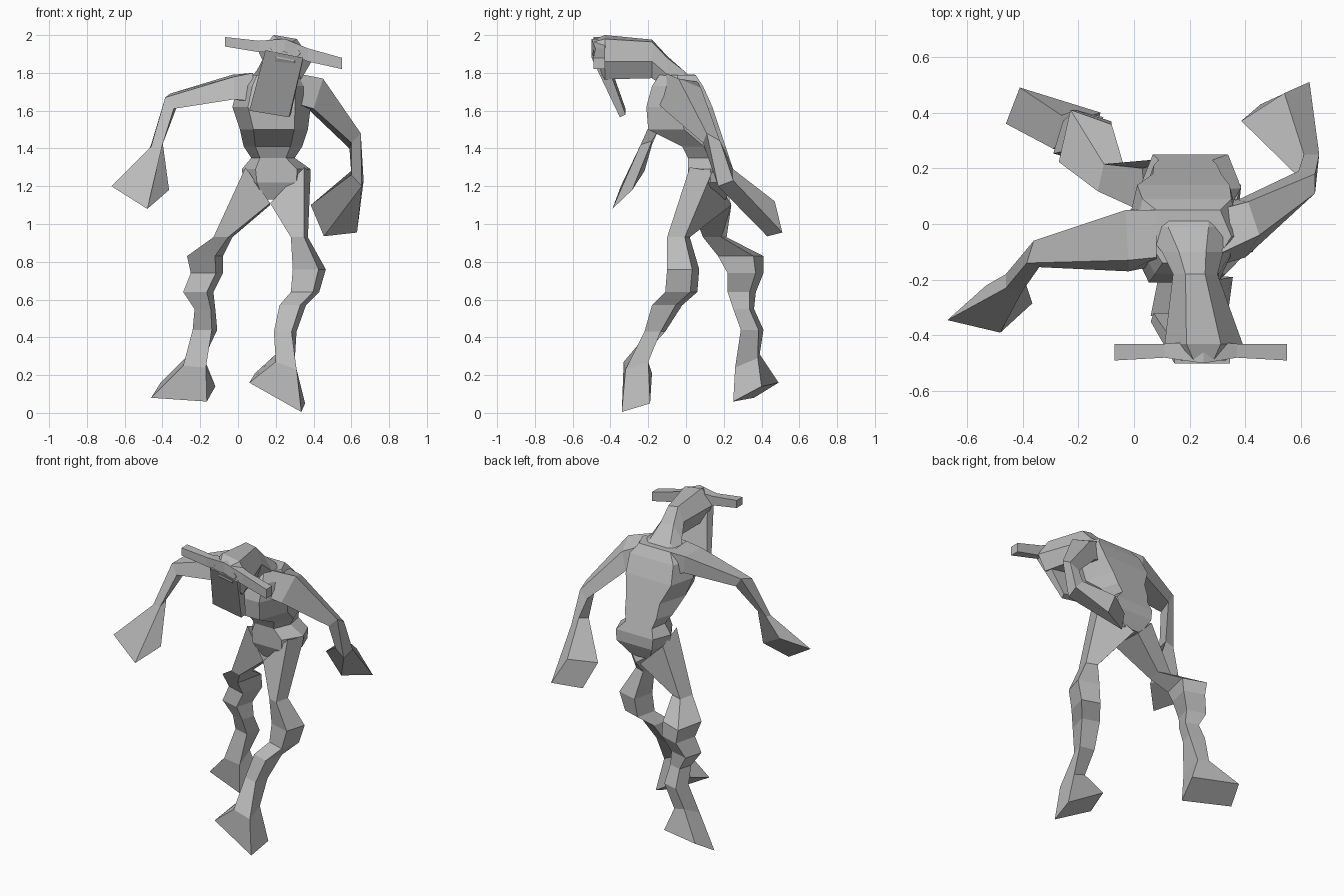
import bpy
import bmesh

# Remove only the default object
default = bpy.data.objects.get("Cube")
if default:
    bpy.data.objects.remove(default, do_unlink=True)

# Single plain material
GREY = (0.5, 0.5, 0.5, 1.0)
grey = bpy.data.materials.new("plain grey")
grey.use_nodes = True
grey.diffuse_color = GREY
for node in grey.node_tree.nodes:
    if node.type == "BSDF_PRINCIPLED":
        node.inputs["Base Color"].default_value = GREY
        node.inputs["Roughness"].default_value = 0.8


def leg_ring(x_min, x_max, y_min, y_max, z, turn=0.22):
    """Four-sided horizontal section, turned inside its bounds."""
    dx = (x_max - x_min) * turn
    dy = (y_max - y_min) * turn
    return [(x_min, y_min + dy, z), (x_max - dx, y_min, z),
            (x_max, y_max - dy, z), (x_min + dx, y_max, z)]


def side_ring(x, y_min, y_max, z_min, z_max):
    """Four-sided section facing sideways."""
    return [(x, y_min, z_min), (x, y_max, z_min), (x, y_max, z_max), (x, y_min, z_max)]


def hex_outline(u_min, u_max, v_min, v_max, low_inset, high_inset):
    """Six-sided outline with points at its left and right."""
    width = u_max - u_min
    low, high = width * low_inset, width * high_inset
    middle = (v_min + v_max) / 2
    return [(u_min, middle), (u_min + low, v_min), (u_max - low, v_min),
            (u_max, middle), (u_max - high, v_max), (u_min + high, v_max)]


def body_ring(x_min, x_max, y_min, y_max, z, back_inset=0.13):
    """Horizontal section, usually broader across the back than the front."""
    return [(u, v, z) for u, v in hex_outline(x_min, x_max, y_min, y_max, 0.2, back_inset)]


def head_ring(x_min, x_max, z_min, z_max, y, roll=0.17):
    """Upright six-sided section, rolled towards the model's left."""
    centre = (x_min + x_max) / 2
    return [(u, y, v - roll * (u - centre))
            for u, v in hex_outline(x_min, x_max, z_min, z_max, 0.2, 0.28)]


def loft(name, rings):
    """Skin a closed, flat-shaded tube through matching rings."""
    bm = bmesh.new()
    loops = [[bm.verts.new(point) for point in ring] for ring in rings]
    for lower, upper in zip(loops, loops[1:]):
        count = len(lower)
        for i in range(count):
            j = (i + 1) % count
            bm.faces.new((lower[i], lower[j], upper[j], upper[i]))
    bm.faces.new(loops[0][::-1])
    bm.faces.new(loops[-1])
    bmesh.ops.recalc_face_normals(bm, faces=bm.faces)
    mesh = bpy.data.meshes.new(name)
    bm.to_mesh(mesh)
    bm.free()
    mesh.materials.append(grey)
    obj = bpy.data.objects.new(name, mesh)
    bpy.context.scene.collection.objects.link(obj)
    return obj


def fuse(base, parts):
    """Union the parts into the base so no surfaces stay buried inside."""
    for part in parts:
        union = base.modifiers.new("join " + part.name, "BOOLEAN")
        union.operation = "UNION"
        union.solver = "EXACT"
        union.object = part
    graph = bpy.context.evaluated_depsgraph_get()
    fused = bpy.data.meshes.new_from_object(base.evaluated_get(graph))
    base.modifiers.clear()
    base.data = fused
    for part in parts:
        bpy.data.objects.remove(part, do_unlink=True)


# Torso, from pelvis to shoulders
body = loft("body", [
    body_ring(.1, .27, .05, .21, 1.13),
    body_ring(.03, .38, .01, .25, 1.22),
    body_ring(.02, .385, .01, .25, 1.29),
    body_ring(.07, .3, .01, .23, 1.35, .08),
    body_ring(.03, .34, -.02, .21, 1.41),
    body_ring(.01, .37, -.2, .18, 1.5, .16),
    body_ring(-.03, .385, -.21, .14, 1.62, .1),
    body_ring(0, .38, -.18, .09, 1.73, .08),
    body_ring(.04, .35, -.14, .05, 1.79),
])

# Neck and forward-thrust head
head = loft("neck_and_head", [
    head_ring(.04, .36, 1.6, 1.74, .06, 0),
    head_ring(.03, .36, 1.65, 1.81, -.01, 0),
    head_ring(.1, .32, 1.72, 1.885, -.1, .1),
    head_ring(.14, .3, 1.78, 1.97, -.18),
    head_ring(.11, .39, 1.78, 1.99, -.43),
    head_ring(.17, .33, 1.87, 1.97, -.49),
])

# Horn bar across the brow
loft("horn_bar", [
    side_ring(-.07, -.49, -.43, 1.94, 1.99),
    side_ring(.11, -.48, -.43, 1.91, 1.97),
    side_ring(.25, -.5, -.42, 1.91, 1.98),
    side_ring(.37, -.48, -.43, 1.86, 1.93),
    side_ring(.55, -.49, -.43, 1.82, 1.88),
])

# Long face plate hanging from the brow
loft("face_plate", [
    [(.145, -.5, 1.92), (.345, -.5, 1.88), (.345, -.43, 1.88), (.145, -.43, 1.92)],
    [(.06, -.35, 1.6), (.27, -.35, 1.565), (.28, -.32, 1.58), (.07, -.32, 1.61)],
])

# Arms: shoulder, upper arm, elbow, wrist, flared hand
left_arm = loft("left_arm", [
    [(.3, -.15, 1.64), (.3, -.11, 1.8), (.3, .05, 1.77), (.3, .08, 1.62)],
    [(.4, -.12, 1.61), (.45, -.04, 1.77), (.41, .08, 1.72), (.38, .09, 1.6)],
    [(.6, .09, 1.43), (.65, .11, 1.48), (.65, .18, 1.44), (.59, .19, 1.4)],
    [(.6, .16, 1.26), (.655, .17, 1.2), (.665, .25, 1.23), (.61, .25, 1.29)],
    [(.385, .37, 1.1), (.455, .43, .935), (.63, .51, .955), (.54, .47, 1.12)],
])
right_arm = loft("right_arm", [
    [(.08, -.15, 1.65), (.08, -.12, 1.8), (.08, .05, 1.79), (.08, .06, 1.64)],
    [(-.02, -.17, 1.66), (-.02, -.13, 1.78), (-.03, .05, 1.79), (-.02, .05, 1.68)],
    [(-.34, -.155, 1.61), (-.385, -.14, 1.67), (-.36, -.06, 1.69), (-.32, -.06, 1.63)],
    [(-.4, -.24, 1.42), (-.46, -.23, 1.41), (-.46, -.18, 1.42), (-.4, -.18, 1.44)],
    [(-.48, -.39, 1.08), (-.67, -.345, 1.2), (-.53, -.22, 1.28), (-.365, -.285, 1.18)],
])

# Legs: tilted hip, thigh, knee, shin segments, ankle, wedge foot
left_leg = loft("left_leg", [
    [(.17, .02, 1.11), (.35, .02, 1.3), (.385, .14, 1.28), (.2, .24, 1.1)],
    leg_ring(.28, .37, -.1, .02, .93),
    leg_ring(.29, .465, -.1, .07, .76),
    leg_ring(.28, .43, -.11, .06, .64),
    leg_ring(.22, .36, -.18, -.02, .57),
    leg_ring(.19, .31, -.22, -.11, .43),
    [(.2, -.33, .27), (.31, -.32, .23), (.3, -.2, .27), (.2, -.22, .31)],
    [(.06, -.33, .16), (.335, -.34, .005), (.355, -.19, .05), (.09, -.18, .21)],
])
right_leg = loft("right_leg", [
    [(.04, .04, 1.3), (.17, .02, 1.11), (.17, .24, 1.1), (.03, .2, 1.24)],
    leg_ring(-.13, -.03, .09, .215, .93),
    leg_ring(-.27, -.08, .17, .41, .83),
    leg_ring(-.25, -.08, .22, .41, .74),
    leg_ring(-.29, -.13, .22, .37, .64),
    leg_ring(-.23, -.12, .25, .36, .55),
    leg_ring(-.24, -.11, .29, .41, .44),
    [(-.29, .27, .25), (-.17, .26, .24), (-.18, .38, .29), (-.26, .39, .31)],
    [(-.46, .36, .08), (-.165, .25, .06), (-.12, .4, .14), (-.41, .49, .16)],
])

fuse(body, [head, left_arm, right_arm, left_leg, right_leg])
